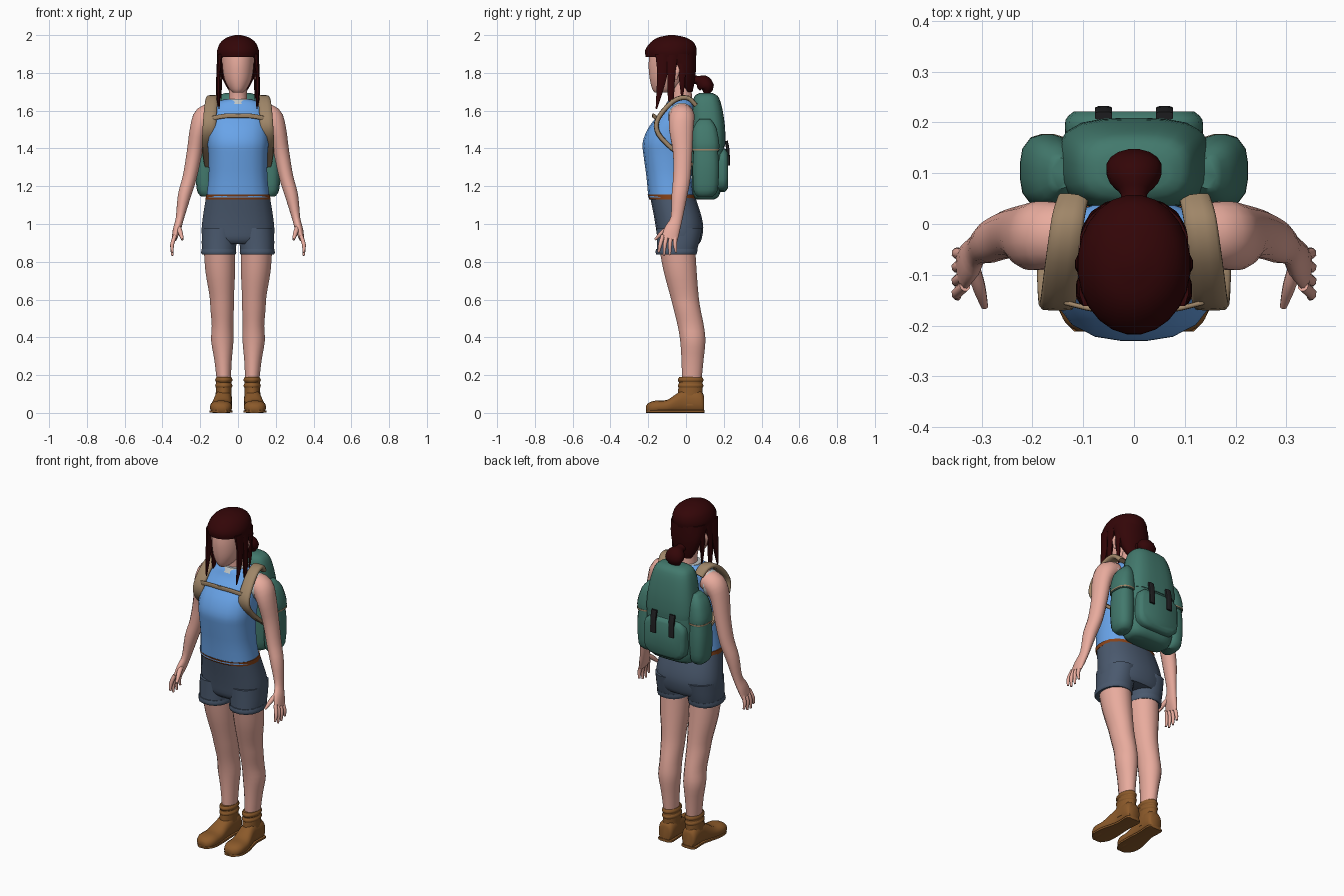
import bpy, bmesh, math
from mathutils import Vector

X, Y, Z = Vector((1, 0, 0)), Vector((0, 1, 0)), Vector((0, 0, 1))


def mat(name, *rgb):
    m = bpy.data.materials.new(name)
    m.diffuse_color = [(c / 255) ** 2.2 for c in rgb] + [1]
    return m


SKIN = mat("skin", 232, 170, 156)
BLUE = mat("shirt_blue", 104, 162, 232)
TRIM = mat("trim_grey", 190, 195, 195)
DENIM = mat("denim", 76, 90, 110)
LEATHER = mat("boot_brown", 138, 90, 46)
BELT = mat("belt_brown", 135, 68, 30)
HAIR = mat("hair_dark", 54, 14, 16)
GREEN = mat("pack_green", 68, 120, 108)
TAN = mat("strap_tan", 158, 133, 104)
BLACK = mat("buckle_black", 38, 38, 40)


def catmull(p, q, r, s, t):
    return [0.5 * (2 * b + (c - a) * t + (2 * a - 5 * b + 4 * c - d) * t * t
                   + (3 * b - a - 3 * c + d) * t ** 3) for a, b, c, d in zip(p, q, r, s)]


def loft(name, rings, m, ref=Y, axis=None, power=2.0, n=16, sub=3, floor=False):
    """Skin through rings (x, y, z, a, b); b is the radius along ref, a across it."""
    k = len(rings) - 1
    pts = [catmull(rings[max(i - 1, 0)], rings[i], rings[i + 1], rings[min(i + 2, k)], j / sub)
           for i in range(k) for j in range(sub)] + [list(rings[-1])]
    bm, loops = bmesh.new(), []
    for i, p in enumerate(pts):
        c = Vector(p[:3])
        t = axis or (Vector(pts[min(i + 1, len(pts) - 1)][:3]) - Vector(pts[max(i - 1, 0)][:3])).normalized()
        v = (ref - t * ref.dot(t)).normalized()
        u = v.cross(t)
        loop = []
        for j in range(n):
            w = 2 * math.pi * (j + 0.5) / n
            cs, sn = math.cos(w), math.sin(w)
            q = (abs(cs) ** power + abs(sn) ** power) ** (-1 / power)
            co = c + u * cs * q * max(p[3], .002) + v * sn * q * max(p[4], .002)
            if floor:
                co.z = max(co.z, 0)
            loop.append(bm.verts.new(co))
        loops.append(loop)
    for a, b in zip(loops, loops[1:]):
        for j in range(n):
            bm.faces.new((a[j], a[(j + 1) % n], b[(j + 1) % n], b[j]))
    bm.faces.new(loops[0])
    bm.faces.new(loops[-1])
    bmesh.ops.recalc_face_normals(bm, faces=bm.faces)
    me = bpy.data.meshes.new(name)
    bm.to_mesh(me)
    bm.free()
    me.materials.append(m)
    me.shade_smooth()
    me.set_sharp_from_angle(angle=math.radians(50))
    ob = bpy.data.objects.new(name, me)
    bpy.context.collection.objects.link(ob)
    return ob


def ring(z, rx, y0, y1, x=0):
    return (x, (y0 + y1) / 2, z, rx, (y1 - y0) / 2)


def stack(name, rows, m, **kw):
    """Horizontal cross-sections (z, rx, y_front, y_back, x)."""
    return loft(name, [ring(*r) for r in rows], m, axis=Z, **kw)


def pair(name, rings, m, **kw):
    for side, s in (("left", 1), ("right", -1)):
        loft(f"{side}_{name}", [(s * r[0], *r[1:]) for r in rings], m, **kw)


# Head and neck
stack("head", [(1.695, .025, -.165, -.10), (1.715, .047, -.18, -.04), (1.77, .074, -.194, 0),
               (1.85, .085, -.20, .03), (1.93, .085, -.19, .03)], SKIN)
stack("neck", [(1.58, .06, -.09, .04), (1.65, .05, -.075, .035), (1.76, .048, -.085, .025)], SKIN)

# Hair: cap with fringe, back mass, locks and ponytail
stack("hair_cap", [(1.885, .110, -.215, .054), (1.92, .111, -.217, .058), (1.96, .094, -.19, .043),
                   (1.987, .06, -.15, 0), (2.0, .015, -.09, -.06)], HAIR, n=24)
stack("hair_back", [(1.70, .045, 0, .035), (1.75, .075, -.035, .046), (1.82, .10, -.075, .054),
                    (1.90, .108, -.14, .055)], HAIR)
pair("front_lock", [(.094, -.125, 1.90, .014, .04), (.102, -.125, 1.80, .012, .03),
                    (.103, -.14, 1.70, .011, .018), (.10, -.157, 1.61, .003, .004)], HAIR, n=8)
pair("side_lock", [(.097, -.075, 1.90, .014, .035), (.104, -.078, 1.78, .012, .022),
                   (.105, -.08, 1.68, .011, .018), (.10, -.08, 1.58, .003, .004)], HAIR, n=8)
pair("rear_lock", [(.09, -.025, 1.85, .014, .025), (.094, -.02, 1.74, .01, .015),
                   (.09, -.022, 1.66, .003, .003)], HAIR, n=8)
pair("ear", [(.092, -.048, 1.84, .006, .008), (.1, -.048, 1.81, .01, .014),
             (.092, -.052, 1.765, .005, .006)], SKIN, n=8)
loft("ponytail", [(0, .03, 1.765, .03, .035), (0, .058, 1.763, .022, .026), (0, .085, 1.75, .042, .048),
                  (0, .112, 1.725, .038, .055), (0, .108, 1.685, .012, .03)], HAIR, ref=X)

# Shirt
stack("shirt", [(1.14, .168, -.20, .045), (1.25, .156, -.21, .03), (1.36, .157, -.225, .03),
                (1.43, .162, -.23, .035), (1.50, .162, -.205, .04), (1.56, .16, -.162, .045),
                (1.61, .15, -.12, .045), (1.645, .115, -.10, .042), (1.66, .07, -.085, .04)],
      BLUE, power=2.5, n=20)
stack("collar", [(1.635, .09, -.108, .045), (1.662, .074, -.09, .043)], TRIM)
pair("armhole_trim", [(.145, -.025, 1.565, .078, .07), (.168, -.025, 1.56, .07, .066)], TRIM, axis=X)
stack("belt", [(1.13, .172, -.195, .052), (1.155, .171, -.204, .05)], BELT, power=2.4, n=20, sub=1)

# Shorts
stack("shorts_hips", [(.895, .175, -.13, .07), (.92, .19, -.15, .083), (.98, .193, -.16, .092),
                      (1.05, .185, -.172, .08), (1.14, .17, -.19, .05)], DENIM, power=2.4, n=20)
pair("shorts_leg", [ring(.84, .088, -.155, .052, .102), ring(.90, .093, -.155, .07, .10),
                    ring(.98, .093, -.157, .088, .098)], DENIM, axis=Z, power=2.3)
pair("shorts_cuff", [ring(.838, .09, -.158, .055, .102), ring(.85, .094, -.162, .06, .102),
                     ring(.868, .091, -.16, .062, .102)], DENIM, axis=Z, power=2.3)

# Legs
pair("leg", [ring(.88, .085, -.145, .05, .098), ring(.75, .08, -.12, .058, .094),
             ring(.62, .066, -.085, .068, .086), ring(.55, .063, -.067, .078, .084),
             ring(.46, .058, -.045, .096, .082), ring(.38, .06, -.032, .104, .083),
             ring(.28, .047, -.025, .094, .079), ring(.16, .037, -.022, .082, .075)], SKIN, axis=Z)

# Boots
pair("boot_foot", [(.078, .095, .045, .045, .035), (.077, .075, .058, .06, .046), (.077, .0, .062, .065, .045),
                   (.082, -.045, .05, .055, .048), (.088, -.10, .033, .036, .056), (.09, -.16, .03, .035, .058),
                   (.09, -.195, .025, .03, .045), (.088, -.212, .02, .018, .022)],
     LEATHER, ref=X, axis=Y, power=2.6, floor=True)
pair("boot_shaft", [ring(.04, .046, -.05, .093, .077), ring(.10, .043, -.045, .09, .076),
                    ring(.17, .041, -.038, .089, .075)], LEATHER, axis=Z)
for k, z in enumerate((.143, .174)):
    pair(f"boot_roll_{k}", [ring(z - .016, .038, -.036, .086, .075), ring(z, .047, -.045, .094, .075),
                            ring(z + .015, .04, -.037, .087, .075)], LEATHER, axis=Z)
pair("boot_sole", [(.078, .098, .008, .008, .035), (.077, .08, .008, .008, .048), (.078, 0, .008, .008, .045),
                   (.088, -.10, .008, .008, .06), (.09, -.17, .008, .008, .058), (.088, -.212, .008, .008, .03)],
     LEATHER, ref=X, axis=Y, power=5, floor=True)

# Arms and hands
pair("arm", [(.12, -.02, 1.585, .055, .06), (.175, -.022, 1.565, .062, .068), (.208, -.025, 1.50, .048, .065),
             (.23, -.018, 1.38, .042, .052), (.255, -.022, 1.25, .038, .047), (.284, -.035, 1.15, .035, .042),
             (.308, -.05, 1.03, .022, .032), (.324, -.073, .97, .021, .042),
             (.338, -.088, .92, .013, .044)], SKIN)
for k, (y, tip, z) in enumerate(((-.122, -.145, .85), (-.101, -.117, .832), (-.079, -.085, .835), (-.058, -.052, .85))):
    pair(f"finger_{k}", [(.333, y, .94, .011, .011), (.349, (y + tip) / 2 - .003, .89, .011, .011),
                         (.347, tip, z, .006, .006)], SKIN, n=8)
pair("thumb", [(.317, -.085, .985, .014, .014), (.305, -.125, .955, .013, .013),
               (.294, -.163, .918, .007, .007)], SKIN, ref=X, n=8)

# Backpack
stack("pack_body", [(1.13, .11, .055, .15), (1.16, .14, .035, .18), (1.28, .15, .03, .195), (1.42, .15, .03, .202),
                    (1.50, .14, .03, .19), (1.60, .125, .035, .17)], GREEN, power=3.5, n=24)
stack("pack_lid", [(1.41, .147, .05, .207), (1.45, .15, .035, .209), (1.53, .143, .03, .205),
                   (1.62, .127, .03, .19), (1.675, .105, .045, .17), (1.693, .07, .07, .14)],
      GREEN, power=3.2, n=24)
loft("back_pocket", [(0, .17, 1.285, .115, .135), (0, .205, 1.285, .115, .135), (0, .222, 1.285, .095, .118)],
     GREEN, ref=X, axis=Y, power=4.5, n=24)
pair("side_pocket", [ring(1.145, .03, .06, .14, .165), ring(1.18, .046, .04, .168, .172),
                     ring(1.30, .052, .035, .175, .173), ring(1.40, .046, .04, .168, .17)],
     GREEN, axis=Z, power=2.8)
pair("side_pocket_lid", [ring(1.385, .052, .035, .175, .17), ring(1.43, .054, .033, .176, .17),
                         ring(1.51, .042, .04, .16, .158), ring(1.555, .018, .07, .13, .145)],
     GREEN, axis=Z, power=2.8)
pair("pocket_piping", [ring(1.39, .055, .032, .178, .17), ring(1.398, .055, .032, .178, .17)],
     TAN, axis=Z, power=2.8, sub=1)
pair("buckle", [(.06, .213, 1.44, .008, .017), (.06, .222, 1.39, .009, .017), (.06, .225, 1.31, .007, .017)],
     BLACK, ref=X, power=6, sub=2)

# Shoulder straps and chest strap
pair("shoulder_strap", [(.12, .05, 1.63, .012, .03), (.13, .01, 1.667, .013, .032), (.138, -.05, 1.66, .013, .033),
                        (.145, -.11, 1.61, .013, .034), (.15, -.155, 1.54, .013, .035),
                        (.155, -.145, 1.475, .013, .034), (.163, -.08, 1.405, .012, .028),
                        (.165, -.01, 1.35, .01, .02), (.16, .05, 1.30, .008, .014)],
     TAN, ref=X, power=4, n=12)
loft("chest_strap", [(-.135, -.155, 1.56, .005, .012), (-.07, -.17, 1.572, .005, .012), (0, -.174, 1.573, .005, .012),
                     (.07, -.17, 1.572, .005, .012), (.135, -.155, 1.56, .005, .012)], TAN, ref=Z, power=4, n=12)
